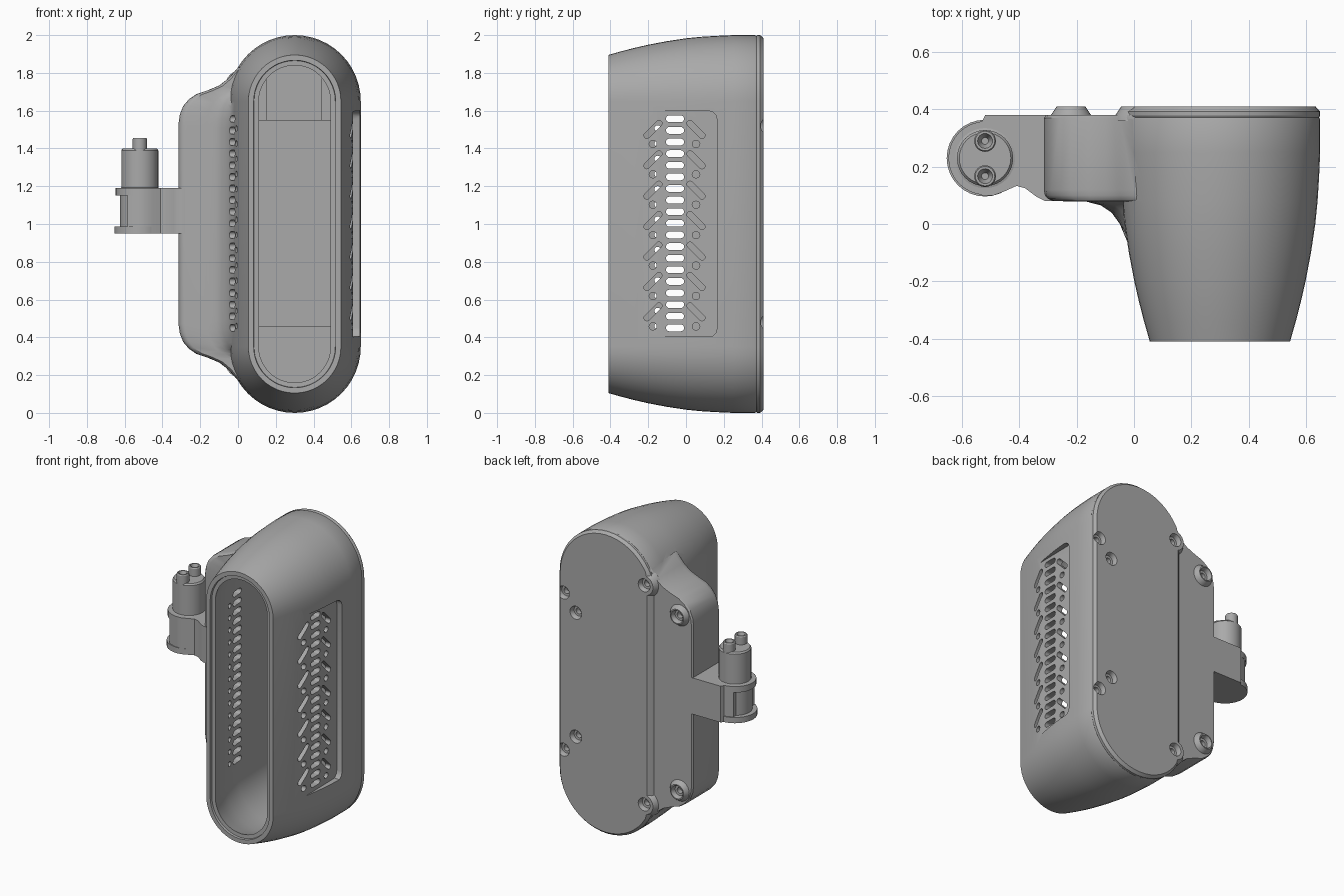
import bpy, bmesh, math
from mathutils import Vector

old = bpy.data.objects.get("Cube")
if old:
    bpy.data.objects.remove(old)

grey = bpy.data.materials.new("plain grey")
grey.use_nodes = True
grey.diffuse_color = (0.4, 0.4, 0.4, 1)
grey.node_tree.nodes["Principled BSDF"].inputs["Base Color"].default_value = (0.4, 0.4, 0.4, 1)


def add_loft(bm, rings):
    """Skin a list of equal-length rings and cap both ends."""
    rows = [[bm.verts.new(p) for p in ring] for ring in rings]
    n = len(rows[0])
    for a, b in zip(rows, rows[1:]):
        for i in range(n):
            j = (i + 1) % n
            bm.faces.new((a[i], a[j], b[j], b[i]))
    bm.faces.new(rows[0])
    bm.faces.new(rows[-1])


def make(name, lofts):
    bm = bmesh.new()
    for rings in lofts:
        add_loft(bm, rings)
    bmesh.ops.recalc_face_normals(bm, faces=bm.faces)
    mesh = bpy.data.meshes.new(name)
    bm.to_mesh(mesh)
    bm.free()
    mesh.materials.append(grey)
    ob = bpy.data.objects.new(name, mesh)
    bpy.context.collection.objects.link(ob)
    return ob


def activate(ob):
    bpy.ops.object.select_all(action='DESELECT')
    ob.select_set(True)
    bpy.context.view_layer.objects.active = ob


def combine(ob, other, mode):
    """Boolean the other object into ob, then discard it."""
    mod = ob.modifiers.new(mode, 'BOOLEAN')
    mod.object, mod.operation, mod.solver = other, mode, 'EXACT'
    activate(ob)
    bpy.ops.object.modifier_apply(modifier=mod.name)
    bpy.data.objects.remove(other)


def smooth(ob, degrees=32):
    activate(ob)
    bpy.ops.object.shade_smooth_by_angle(angle=math.radians(degrees))


def capsule(u, v, half, r, turn=0.0, n=12):
    """Rounded slot in 2D, its long axis turned from u."""
    pts = []
    for end in (0, 1):
        c = half if end == 0 else -half
        for i in range(n + 1):
            a = -math.pi / 2 + math.pi * (i / n + end)
            p = (c + r * math.cos(a), r * math.sin(a))
            pts.append((u + p[0] * math.cos(turn) - p[1] * math.sin(turn),
                        v + p[0] * math.sin(turn) + p[1] * math.cos(turn)))
    return pts


def stadium(y, r, left=-9):
    return [(max(x, left), y, z) for x, z in capsule(0.3, 1, 0.65, r, math.pi / 2, 24)]


def slot(x0, x1, y, z, half, r, turn=0.0):
    pts = capsule(y, z, half, r, turn, 8)
    return [[(x, a, b) for a, b in pts] for x in (x0, x1)]


def disc(axis, c, stations, n=32):
    """Round stack along y or z; stations are (position, radius)."""
    rings = []
    for t, r in stations:
        ring = []
        for i in range(n):
            a = 2 * math.pi * i / n
            u, v = c[0] + r * math.cos(a), c[1] + r * math.sin(a)
            ring.append((u, t, v) if axis == 'y' else (u, v, t))
        rings.append(ring)
    return rings


def box(x0, x1, y0, y1, z0, z1):
    return [[(x0, y, z0), (x1, y, z0), (x1, y, z1), (x0, y, z1)] for y in (y0, y1)]


# Outer shell tapering toward the front
outer = [(-.41, .245), (-.34, .265), (-.27, .283), (-.2, .299), (-.1, .318), (0, .333),
         (.08, .341), (.16, .346), (.25, .35), (.365, .35), (.375, .345)]
shell = make("housing_shell", [[stadium(y, r) for y, r in outer]])

# Side wing that blends into the shell
edge = [(-.315, 1.53), (-.308, 1.58), (-.29, 1.625), (-.26, 1.66), (-.22, 1.688),
        (-.16, 1.708), (-.1, 1.733), (-.05, 1.772), (0, 1.828), (.1, 1.86)]
outline = edge + [(x, 2 - z) for x, z in reversed(edge)]
sections = [(-.13, .25), (-.06, .3), (0, .36), (.04, .43), (.065, .52), (.078, .64),
            (.08, .92), (.088, .965), (.1, .99), (.12, 1), (.37, 1), (.38, .98)]
wing = make("wing", [[[(.1 + (x - .1) * k, y, 1 + (z - 1) * min(1, .93 + .07 * k)) for x, z in outline]
                      for y, k in sections]])
combine(shell, wing, 'UNION')

# Hollow interior with a stepped mouth
inner = [(-.45, .222), (-.395, .215), (-.394, .19), (-.3, .222), (-.2, .25),
         (-.05, .268), (.34, .27)]
combine(shell, make("cavity_cutter", [[stadium(y, r) for y, r in inner]]), 'DIFFERENCE')

# Recessed vent panel on the +x side
panel = [[(x, y, z) for y, z in capsule(-.05, 1, .6 - .05, .05, math.pi / 2, 6)] for x in (.608, .8)]
panel = [[(x, y + (.165 if y > -.05 else -.3), z) for x, y, z in ring] for ring in panel]
combine(shell, make("panel_cutter", [panel]), 'DIFFERENCE')

# Vent slots and holes
vents = [slot(-.25, .85, -.058, .45 + i * 1.107 / 18, .03, .018) for i in range(19)]
for i in range(7):
    z = .535 + i * .161
    vents.append(slot(.45, .85, -.175, z, .045, .016, math.pi / 4))
    vents.append(slot(.45, .85, .053, z, .045, .016, -math.pi / 4))
    for y in (-.175, .053):
        vents.append(slot(.45, .85, y, z - .077, .001, .019))
for i in range(14):
    vents.append(slot(-.25, .1, -.15, .46 + i * .0805, .001, .016))
combine(shell, make("vent_cutter", vents), 'DIFFERENCE')

# Back cover and screw bosses
cover = make("back_cover", [[stadium(.372, .346, -.04), stadium(.378, .35, -.035),
                             stadium(.392, .35, -.025), stadium(.41, .334, 0)]])
for x, dz, r in ((.02, .725, .065), (-.22, .58, .05)):
    for s in (1, -1):
        boss = disc('y', (x, 1 + s * dz), [(.36, r + .025), (.38, r + .02), (.41, r)])
        combine(cover, make("boss", [boss]), 'UNION')

# Countersunk screw seats
holes = (.61, .52), (.52, .41), (.02, .725), (-.22, .58)
seats = [disc('y', (x, 1 + s * dz), [(.345, .02), (.378, .02), (.379, .034), (.395, .036), (.43, .052)])
         for x, dz in holes for s in (1, -1)]
for ob in (shell, cover):
    combine(ob, make("screw_cutter", seats), 'DIFFERENCE')
    smooth(ob)

# Interior mounting plate and its fasteners
make("inner_plate", [box(.035, .565, .315, .345, .455, 1.55)])
make("inner_rib", [box(.15, .445, .33, .345, 1.55, 1.86)])
for z, label in ((.545, "lower"), (1.46, "upper")):
    smooth(make(label + "_inner_fastener", [disc('y', (.3, z), [(.308, .034), (.32, .034)])]))

# Bracket arm on the wing
arm = [(-.28, .08), (-.31, .08), (-.34, .095), (-.38, .125), (-.41, .133), (-.45, .115),
       (-.49, .1), (-.53, .1), (-.585, .12), (-.585, .34), (-.53, .36), (-.52, .38), (-.28, .38)]
smooth(make("bracket_arm", [[[(x, y, z) for x, y in arm] for z in (.95, 1.19)]]))

# Clamp collars and pipe fitting
hub = (-.52, .23)
smooth(make("lower_collar", [disc('z', hub, [(.95, .134), (.988, .134)])]))
smooth(make("upper_collar", [disc('z', hub, [(1.15, .128), (1.19, .128)])]))
smooth(make("fitting_body", [disc('z', hub, [(.98, .105), (1.19, .105), (1.192, .098),
                                             (1.39, .098), (1.4, .09)])]))
for y, label in ((.29, "rear"), (.167, "front")):
    smooth(make(label + "_nozzle", [disc('z', (-.52, y), [(1.39, .038), (1.45, .038), (1.456, .034),
                                                          (1.456, .026), (1.42, .012)], 24)]))
